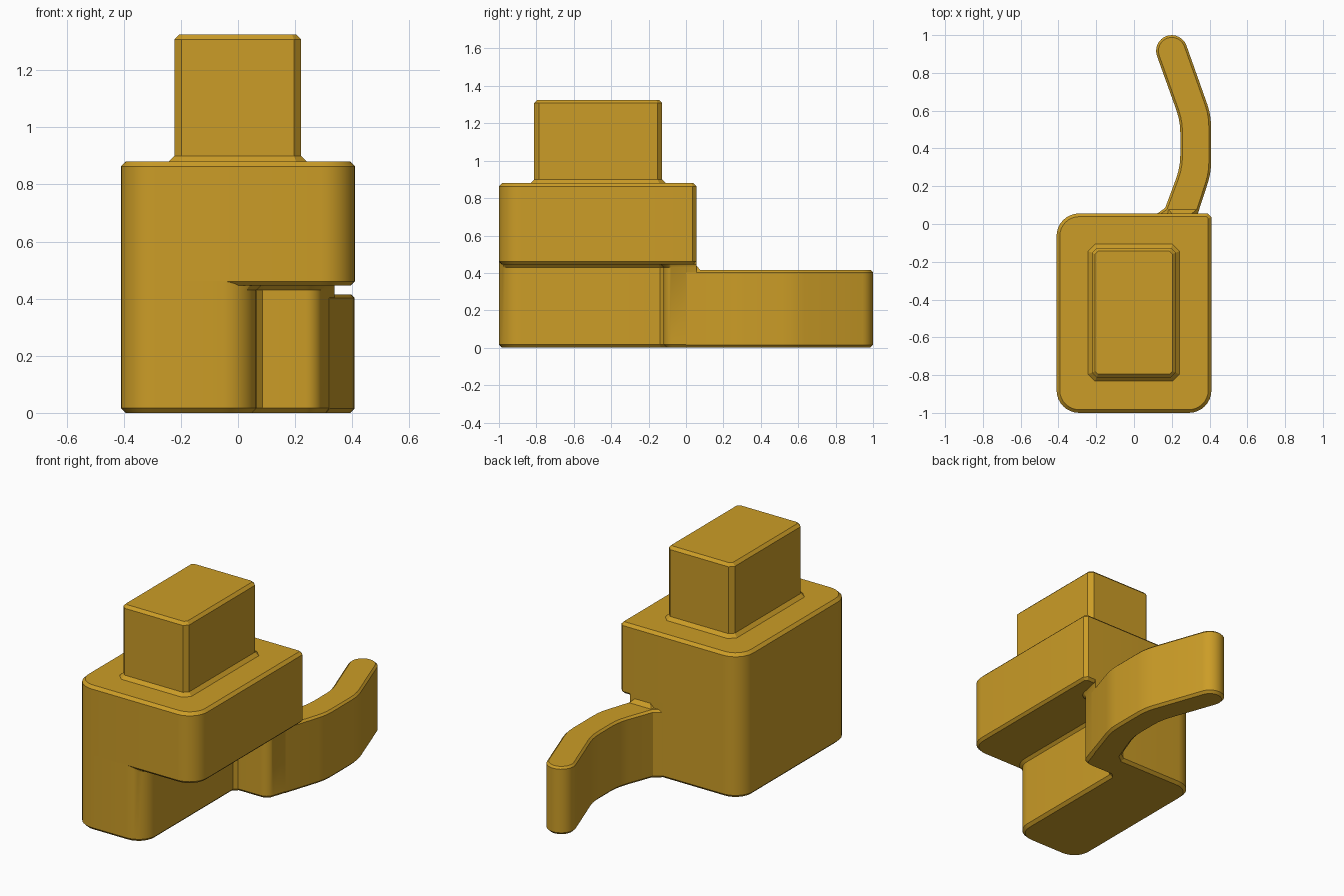
import bpy, bmesh, math
from mathutils import Vector, Matrix

if "Cube" in bpy.data.objects:
    bpy.data.objects.remove(bpy.data.objects["Cube"])

gold = bpy.data.materials.new("golden_yellow")
gold.diffuse_color = (0.60, 0.335, 0.02, 1.0)
gold.use_nodes = True
gold.node_tree.nodes["Principled BSDF"].inputs["Base Color"].default_value = gold.diffuse_color


def rounded(corners, steps=8):
    """Counter-clockwise outline from (x, y, radius) corners."""
    pts = []
    n = len(corners)
    for i, (x, y, r) in enumerate(corners):
        p = Vector((x, y))
        d1 = (p - Vector(corners[i - 1][:2])).normalized()
        d2 = (Vector(corners[(i + 1) % n][:2]) - p).normalized()
        if r == 0:
            pts.append(p)
            continue
        turn = math.atan2(d1.x * d2.y - d1.y * d2.x, d1.dot(d2))
        start = p - d1 * r * math.tan(abs(turn) / 2)
        centre = p + (d2 - d1).normalized() * r / math.cos(turn / 2)
        # tiny radii become a single chamfer
        count = 1 if r < 0.03 else max(3, round(steps * abs(turn) / (math.pi / 2)))
        for k in range(count + 1):
            pts.append(centre + Matrix.Rotation(turn * k / count, 2) @ (start - centre))
    return [p for i, p in enumerate(pts) if (p - pts[i - 1]).length > 0.004]


def slab(name, corners, levels, flare=lambda p: True):
    """Stack of outlines at (z, offset); outward offsets only where flare allows."""
    pts = rounded(corners)
    n = len(pts)
    miters = []
    for i, p in enumerate(pts):
        a, b = (p - pts[i - 1]).normalized(), (pts[(i + 1) % n] - p).normalized()
        na, nb = Vector((a.y, -a.x)), Vector((b.y, -b.x))
        miters.append((na + nb) / (1 + na.dot(nb)))
    bm = bmesh.new()
    rings = []
    for z, off in levels:
        ring = []
        for p, m in zip(pts, miters):
            q = p + m * (off if off < 0 or flare(p) else 0)
            ring.append(bm.verts.new((q.x, q.y, z)))
        rings.append(ring)
    for lo, hi in zip(rings, rings[1:]):
        for i in range(n):
            j = (i + 1) % n
            bm.faces.new((lo[i], lo[j], hi[j], hi[i]))
    bm.faces.new(rings[0][::-1])
    bm.faces.new(rings[-1])
    mesh = bpy.data.meshes.new(name)
    bm.to_mesh(mesh)
    bm.free()
    mesh.materials.append(gold)
    obj = bpy.data.objects.new(name, mesh)
    bpy.context.collection.objects.link(obj)
    bpy.ops.object.select_all(action='DESELECT')
    obj.select_set(True)
    bpy.context.view_layer.objects.active = obj
    bpy.ops.object.shade_smooth_by_angle(angle=math.radians(30))
    return obj


C = 0.017          # chamfer size
BACK = 0.056       # back wall of the body

# Lower body with the neck of the lever, flaring into the notch ceiling
slab("lower_body",
     [(-0.41, -1, 0.12), (0.065, -1, 0.12), (0.065, -0.12, 0.02),
      (0.28, -0.12, 0.06), (0.338, BACK, 0), (-0.41, BACK, 0.12)],
     [(0, -C), (C, 0), (0.43, 0), (0.446, 0.016), (0.447, 0), (0.462, 0)],
     flare=lambda p: p.x > 0.025 and p.y < 0.04)

# Upper body overhanging the notch
slab("upper_body",
     [(-0.41, -1, 0.12), (0.41, -1, 0.12), (0.41, BACK, 0.02), (-0.41, BACK, 0.12)],
     [(0.446, -0.015), (0.461, 0), (0.88 - C, 0), (0.88, -C)])

# Post on top with a flared foot
slab("post",
     [(-0.223, -0.812, 0.025), (0.221, -0.812, 0.025),
      (0.221, -0.127, 0.025), (-0.223, -0.127, 0.025)],
     [(0.87, 0.02), (0.88, 0.02), (0.90, 0), (1.325 - C, 0), (1.325, -C)])

# Curved lever with a round tip
slab("lever",
     [(0.32, 0, 0), (0.408, 0.27, 0.35), (0.408, 0.577, 0.35),
      (0.250, 1.023, 0.083), (0.094, 0.967, 0.083), (0.245, 0.545, 0.35),
      (0.245, 0.30, 0.35), (0.165, 0.085, 0), (0.12, 0.053, 0), (0.12, 0, 0)],
     [(0, -0.015), (0.015, 0), (0.403, 0), (0.415, -0.012)])

# Sloped joint between lever top and body
slab("lever_joint",
     [(0.17, 0.03, 0), (0.326, 0.03, 0), (0.335, 0.08, 0), (0.18, 0.08, 0)],
     [(0.405, -0.002), (0.414, -0.002), (0.438, -0.024)])
